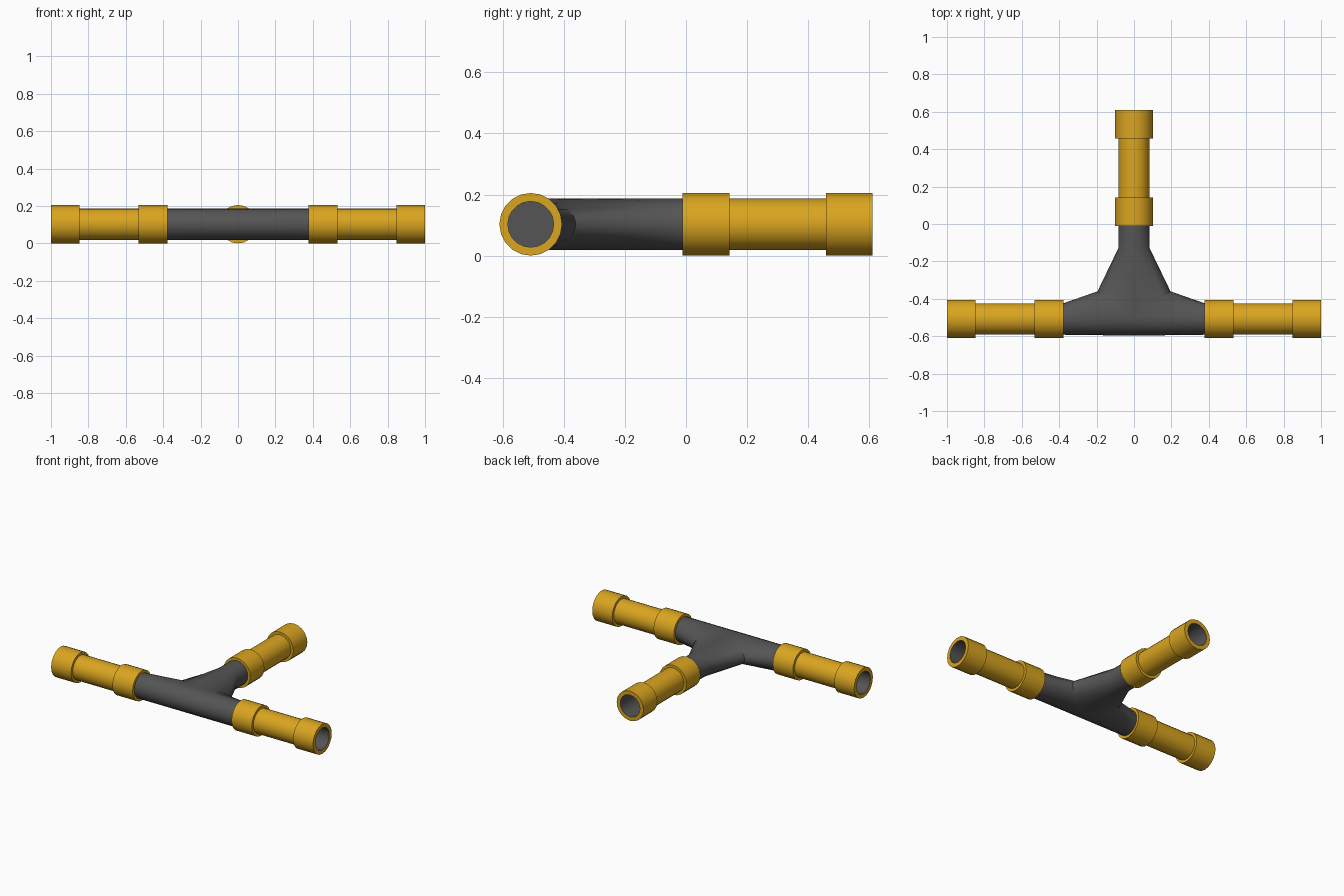
import bpy, bmesh, math
from mathutils import Vector

if "Cube" in bpy.data.objects:
    bpy.data.objects.remove(bpy.data.objects["Cube"])

N = 20
ZC, YC = 0.1025, -0.508            # pipe axis height and cross-pipe line
R_PIPE, R_COLLAR, R_BORE = 0.084, 0.1025, 0.075
ARM = 0.622                        # length of each coloured sleeve


def material(name, rgb):
    m = bpy.data.materials.new(name)
    m.diffuse_color = (*rgb, 1)
    m.use_nodes = True
    m.node_tree.nodes["Principled BSDF"].inputs["Base Color"].default_value = m.diffuse_color
    return m


GOLD = material("golden_yellow", (0.70, 0.376, 0.014))
DARK = material("dark_grey", (0.09, 0.09, 0.09))


def finish(name, bm, mat):
    bmesh.ops.remove_doubles(bm, verts=bm.verts, dist=1e-5)
    me = bpy.data.meshes.new(name)
    bm.to_mesh(me)
    bm.free()
    me.materials.append(mat)
    ob = bpy.data.objects.new(name, me)
    bpy.context.collection.objects.link(ob)
    bpy.ops.object.select_all(action='DESELECT')
    ob.select_set(True)
    bpy.context.view_layer.objects.active = ob
    bpy.ops.object.shade_smooth_by_angle(angle=math.radians(35))
    return ob


def circle(center, side, r):
    return [center + side * (r * math.cos(t)) + Vector((0, 0, r * math.sin(t)))
            for t in (2 * math.pi * i / N for i in range(N))]


def loft(bm, rings, cap_last=False):
    vs = [[bm.verts.new(p) for p in ring] for ring in rings]
    for a, b in zip(vs, vs[1:]):
        for i in range(N):
            j = (i + 1) % N
            bm.faces.new((a[i], a[j], b[j], b[i]))
    if cap_last:
        bm.faces.new(vs[-1])


# (name, open end, outward direction)
arms = [("right", Vector((1, YC, ZC)), Vector((1, 0, 0))),
        ("left", Vector((-1, YC, ZC)), Vector((-1, 0, 0))),
        ("back", Vector((0, 0.61, ZC)), Vector((0, 1, 0)))]

# stepped sleeves: (distance from open end, radius)
sleeve = [(0, R_BORE), (0, R_COLLAR), (0.152, R_COLLAR), (0.152, R_PIPE),
          (0.468, R_PIPE), (0.468, R_COLLAR), (ARM, R_COLLAR), (ARM, R_BORE)]
bore = [(0, R_BORE), (ARM, R_BORE)]

for name, end, d in arms:
    side = Vector((-d.y, d.x, 0))
    # golden sleeve with a collar at each end
    bm = bmesh.new()
    loft(bm, [circle(end - d * s, side, r) for s, r in sleeve])
    bmesh.ops.recalc_face_normals(bm, faces=bm.faces)
    finish(name + "_sleeve", bm, GOLD)
    # dark bore, facing inward and closed at the junction
    bm = bmesh.new()
    loft(bm, [circle(end - d * s, side, r) for s, r in bore], True)
    bmesh.ops.recalc_face_normals(bm, faces=bm.faces)
    bmesh.ops.reverse_faces(bm, faces=bm.faces)
    finish(name + "_bore", bm, DARK)

# junction: three arms meeting on shared mitre half-ellipses
hub = Vector((0, -0.5, ZC))
corner_r, corner_l = Vector((0.195, -0.36, ZC)), Vector((-0.195, -0.36, ZC))
front = Vector((0, -0.597, ZC))


def mitre(pos, neg):
    ring = []
    for i in range(N):
        t = 2 * math.pi * i / N
        c = math.cos(t)
        p = hub + ((pos if c > 0 else neg) - hub) * abs(c)
        ring.append(p + Vector((0, 0, R_PIPE * math.sin(t))))
    return ring


bm = bmesh.new()
corners = {"right": (corner_r, front), "left": (front, corner_l),
           "back": (corner_l, corner_r)}
for name, end, d in arms:
    side = Vector((-d.y, d.x, 0))
    # start just inside the collar so the joint is closed
    rings = [circle(end - d * (ARM - 0.02), side, R_PIPE),
             circle(end - d * ARM, side, R_PIPE)]
    if name == "back":
        rings.append(circle(Vector((0, -0.13, ZC)), side, R_PIPE))
    loft(bm, rings + [mitre(*corners[name])])
bmesh.ops.remove_doubles(bm, verts=bm.verts, dist=1e-5)
bmesh.ops.recalc_face_normals(bm, faces=bm.faces)
finish("tee_junction", bm, DARK)
